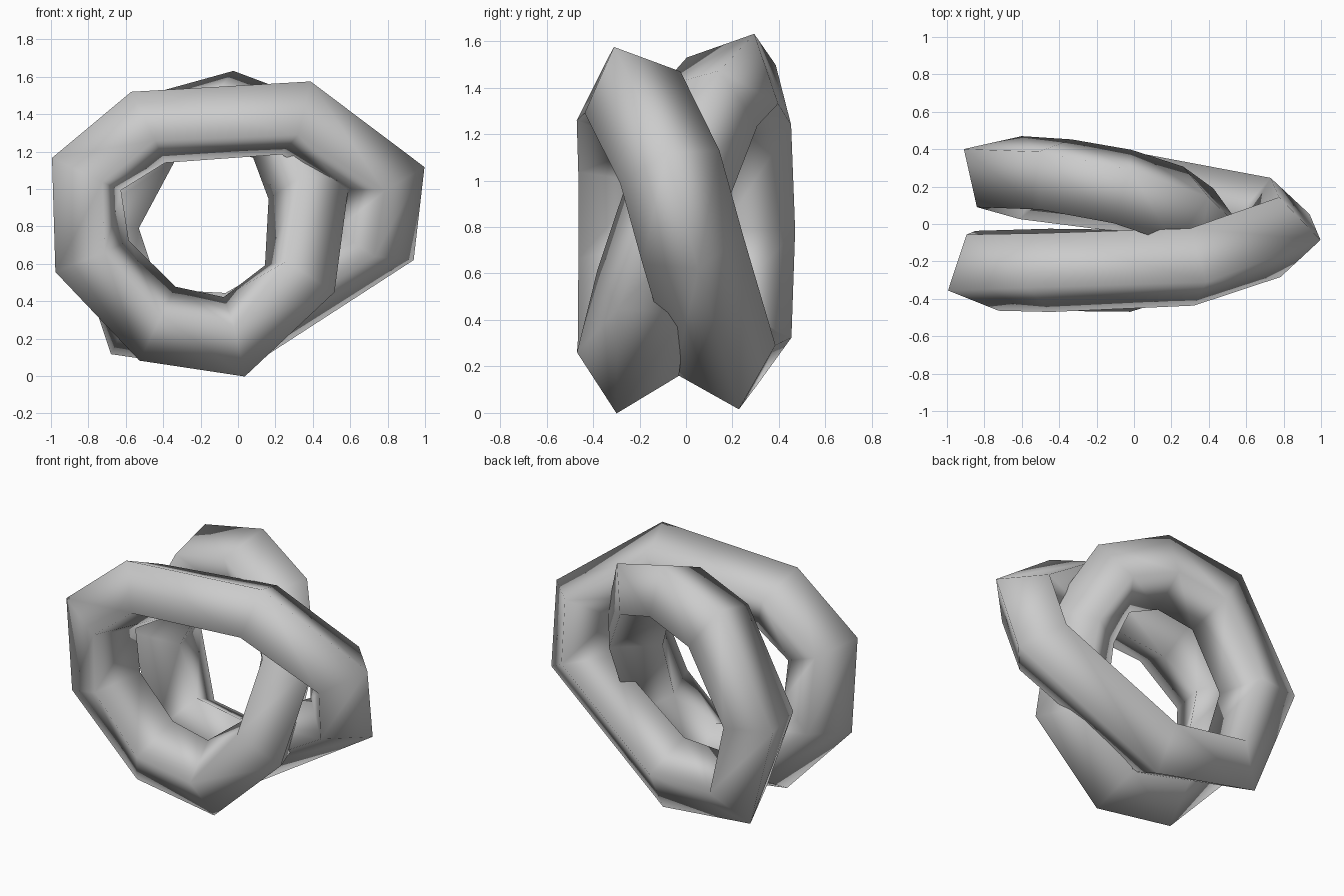
import bpy
import bmesh
from math import radians
from mathutils import Quaternion, Vector

cube = bpy.data.objects.get("Cube")
if cube:
    bpy.data.objects.remove(cube, do_unlink=True)

# Centre line of the closed tube, which winds twice around the y axis:
# x, y, z and the twist of the section in degrees
HUB = Vector((0, 0, 0.81))
RADIUS = 0.225
PATH = [
    (0.73, 0.03, 0.70, 0), (0.78, -0.07, 1.06, 0), (0.31, -0.23, 1.38, 0),
    (-0.48, -0.26, 1.33, 0), (-0.81, -0.26, 1.08, -8), (-0.78, -0.25, 0.64, -1),
    (-0.43, -0.245, 0.28, 8), (-0.02, -0.25, 0.21, 10), (0.33, -0.19, 0.52, -8),
    (0.38, -0.02, 1.00, 0), (0.24, 0.10, 1.32, 8), (-0.06, 0.20, 1.43, 10),
    (-0.42, 0.265, 1.33, 12), (-0.72, 0.28, 0.80, 11), (-0.55, 0.24, 0.29, 0),
    (-0.03, 0.17, 0.23, 0),
]
points = [Vector(p[:3]) - HUB for p in PATH]
count = len(points)


def section(bm, i):
    """Square ring whose first corner points away from the hub."""
    ahead = points[(i + 1) % count] - points[i]
    behind = points[i] - points[i - 1]
    tangent = ahead / ahead.length_squared + behind / behind.length_squared
    tangent.normalize()
    out = points[i] - tangent * points[i].dot(tangent)
    out.normalize()
    out.rotate(Quaternion(tangent, radians(PATH[i][3])))
    side = tangent.cross(out)
    return [bm.verts.new(HUB + points[i] + d * RADIUS)
            for d in (out, side, -out, -side)]


# Skin the square sections into one closed tube
bm = bmesh.new()
rings = [section(bm, i) for i in range(count)]
for i in range(count):
    a, b = rings[i], rings[(i + 1) % count]
    for j in range(4):
        k = (j + 1) % 4
        bm.faces.new((a[j], a[k], b[k], b[j]))
bmesh.ops.recalc_face_normals(bm, faces=bm.faces)

mesh = bpy.data.meshes.new("looped_tube")
bm.to_mesh(mesh)
bm.free()
mesh.shade_smooth()

# Plain grey
grey = bpy.data.materials.new("plain grey")
grey.use_nodes = True
colour = (0.6, 0.6, 0.6, 1)
grey.diffuse_color = colour
grey.node_tree.nodes["Principled BSDF"].inputs["Base Color"].default_value = colour
mesh.materials.append(grey)

tube = bpy.data.objects.new("looped_tube", mesh)
bpy.context.collection.objects.link(tube)
